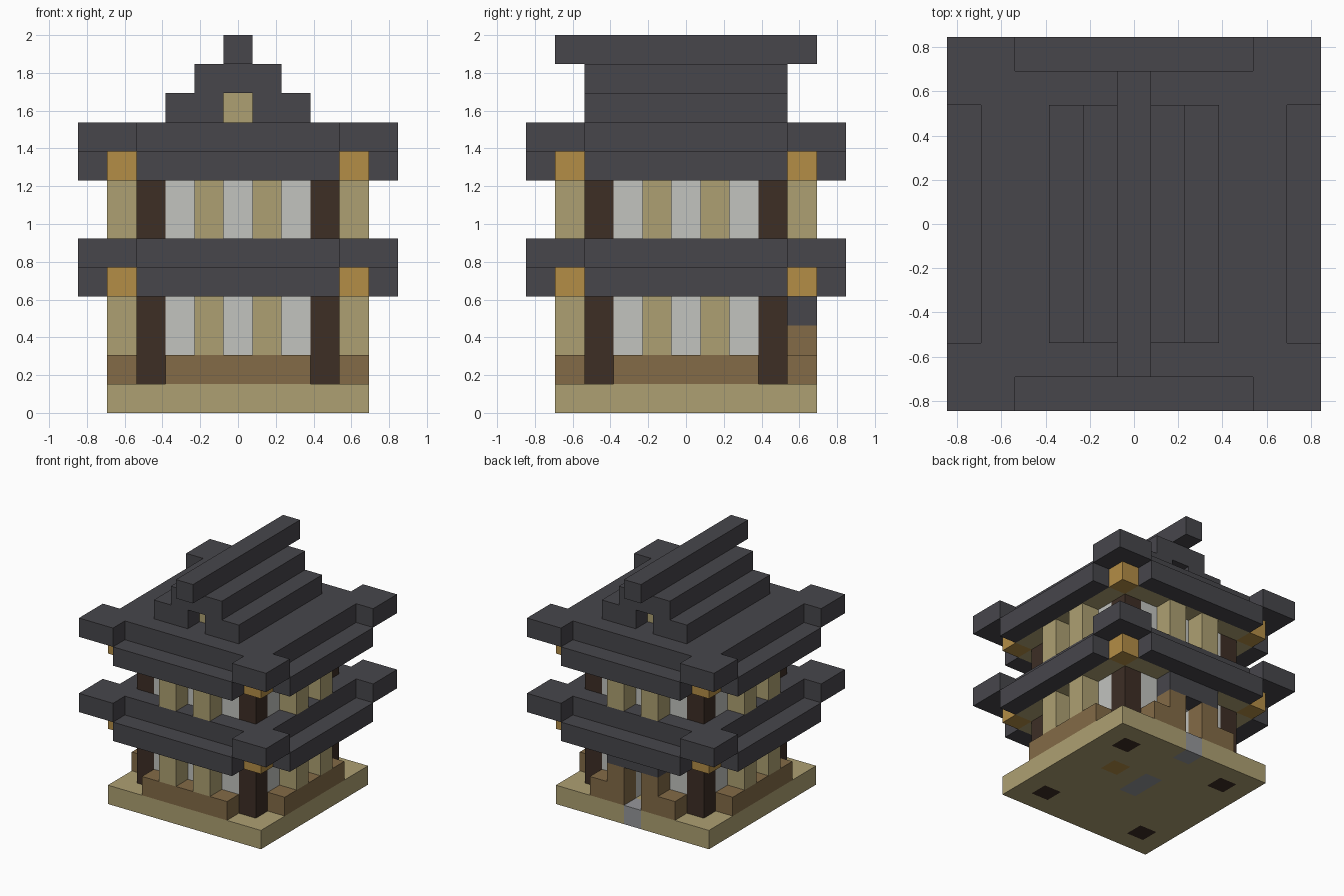
import bpy
import bmesh
from mathutils import Matrix, Vector

if "Cube" in bpy.data.objects:
    bpy.data.objects.remove(bpy.data.objects["Cube"], do_unlink=True)

U = 2 / 13  # edge of one building block


def material(name, rgb):
    """Flat material from 0-255 sRGB values."""
    col = [(c / 255 / 12.92) if c < 10 else ((c / 255 + 0.055) / 1.055) ** 2.4 for c in rgb] + [1]
    m = bpy.data.materials.new(name)
    m.use_nodes = True
    m.diffuse_color = col
    bsdf = m.node_tree.nodes["Principled BSDF"]
    bsdf.inputs["Base Color"].default_value = col
    bsdf.inputs["Roughness"].default_value = 0.9
    return m


SLATE = material("slate", (71, 70, 75))
TAN = material("pale wood", (174, 160, 114))
WHITE = material("white plaster", (194, 195, 191))
GOLD = material("golden wood", (180, 141, 70))
DARK = material("dark timber", (61, 46, 37))
BROWN = material("brown wood", (131, 107, 71))
STONE = material("grey stone", (150, 151, 154))


def finish(name, bm, mats):
    me = bpy.data.meshes.new(name)
    bm.to_mesh(me)
    bm.free()
    for m in mats:
        me.materials.append(m)
    ob = bpy.data.objects.new(name, me)
    bpy.context.collection.objects.link(ob)
    return ob


def blocks(name, mat, boxes, turns=(0,)):
    """Boxes as inclusive block ranges (x0, x1, y0, y1, z0, z1), repeated by quarter turns."""
    bm = bmesh.new()
    for k in turns:
        rot = Matrix.Rotation(k * 1.5707963268, 4, "Z")
        for x0, x1, y0, y1, z0, z1 in boxes:
            centre = Vector((x0 + x1, y0 + y1, z0 + z1 + 1)) * U / 2
            size = Vector((x1 - x0 + 1, y1 - y0 + 1, z1 - z0 + 1)) * U
            bmesh.ops.create_cube(bm, size=1, matrix=rot @ Matrix.Translation(centre) @ Matrix.Diagonal(size.to_4d()))
    return finish(name, bm, [mat])


ALL = range(4)
NOT_BACK = (0, 1, 3)

# Base slab with inlaid blocks
bm = bmesh.new()
bmesh.ops.create_grid(bm, x_segments=9, y_segments=9, size=4.5 * U)
ext = bmesh.ops.extrude_face_region(bm, geom=bm.faces[:])
bmesh.ops.translate(bm, vec=(0, 0, U), verts=[g for g in ext["geom"] if isinstance(g, bmesh.types.BMVert)])
bmesh.ops.recalc_face_normals(bm, faces=bm.faces[:])
inlay = {(0, 4): 2, (0, 0): 2, (0, 1): 2, (2, 1): 3}
for f in bm.faces:
    c = f.calc_center_median() / U
    cell = tuple(max(-4, min(4, round(v))) for v in c.xy)
    f.material_index = 1 if abs(cell[0]) == abs(cell[1]) == 3 else inlay.get(cell, 0)
finish("base_slab", bm, [TAN, DARK, STONE, GOLD])

# Ground floor skirting, and the back doorway
blocks("skirting", BROWN, [(-2, 2, -4, -4, 1, 1)], NOT_BACK)
blocks("back_skirting", BROWN, [(-2, -2, 4, 4, 1, 1), (2, 2, 4, 4, 1, 1)])
blocks("door_posts", BROWN, [(-1, -1, 4, 4, 1, 2), (1, 1, 4, 4, 1, 2)])
blocks("door_lintel", SLATE, [(-1, 1, 4, 4, 3, 3)])
blocks("ground_walls", WHITE, [(-2, 2, -3, -3, 1, 3)], NOT_BACK)
blocks("back_ground_wall", WHITE, [(-2, -1, 3, 3, 1, 3), (1, 2, 3, 3, 1, 3), (0, 0, 3, 3, 3, 3)])
blocks("ground_columns", TAN, [(-1, -1, -4, -4, 2, 3), (1, 1, -4, -4, 2, 3)], NOT_BACK)

# Upper floor
blocks("upper_walls", WHITE, [(-2, 2, -3, -3, 6, 7)], ALL)
blocks("upper_columns", TAN, [(-1, -1, -4, -4, 6, 7), (1, 1, -4, -4, 6, 7)], ALL)

# Corner pillars, eaves and roof decks of both floors
for floor, foot, eave in (("ground", 1, 4), ("upper", 6, 8)):
    deck = eave + 1
    blocks(floor + "_pillars", DARK, [(3, 3, -3, -3, foot, eave - 1)], ALL)
    blocks(floor + "_eave_beams", TAN, [(-3, 3, -4, -4, eave, eave)], ALL)
    blocks(floor + "_ceiling", TAN, [(-3, 3, -3, 3, eave, eave)])
    blocks(floor + "_corner_brackets", GOLD, [(4, 4, -4, -4, eave, eave)], ALL)
    blocks(floor + "_roof_rim", SLATE, [(-3, 3, -5, -5, eave, eave)], ALL)
    blocks(floor + "_roof_deck", SLATE, [(-4, 4, -4, 4, deck, deck)])
    blocks(floor + "_roof_corners", SLATE, [(4, 5, -5, -5, deck, deck), (5, 5, -4, -4, deck, deck)], ALL)

# Stepped gable with recessed windows, and the ridge
blocks("gable_lower", SLATE, [(1, 2, -3, 3, 10, 10)], (0, 2))
blocks("gable_window", TAN, [(0, 0, -2, 2, 10, 10)])
blocks("gable_upper", SLATE, [(-1, 1, -3, 3, 11, 11)])
blocks("ridge", SLATE, [(0, 0, -4, 4, 12, 12)])
